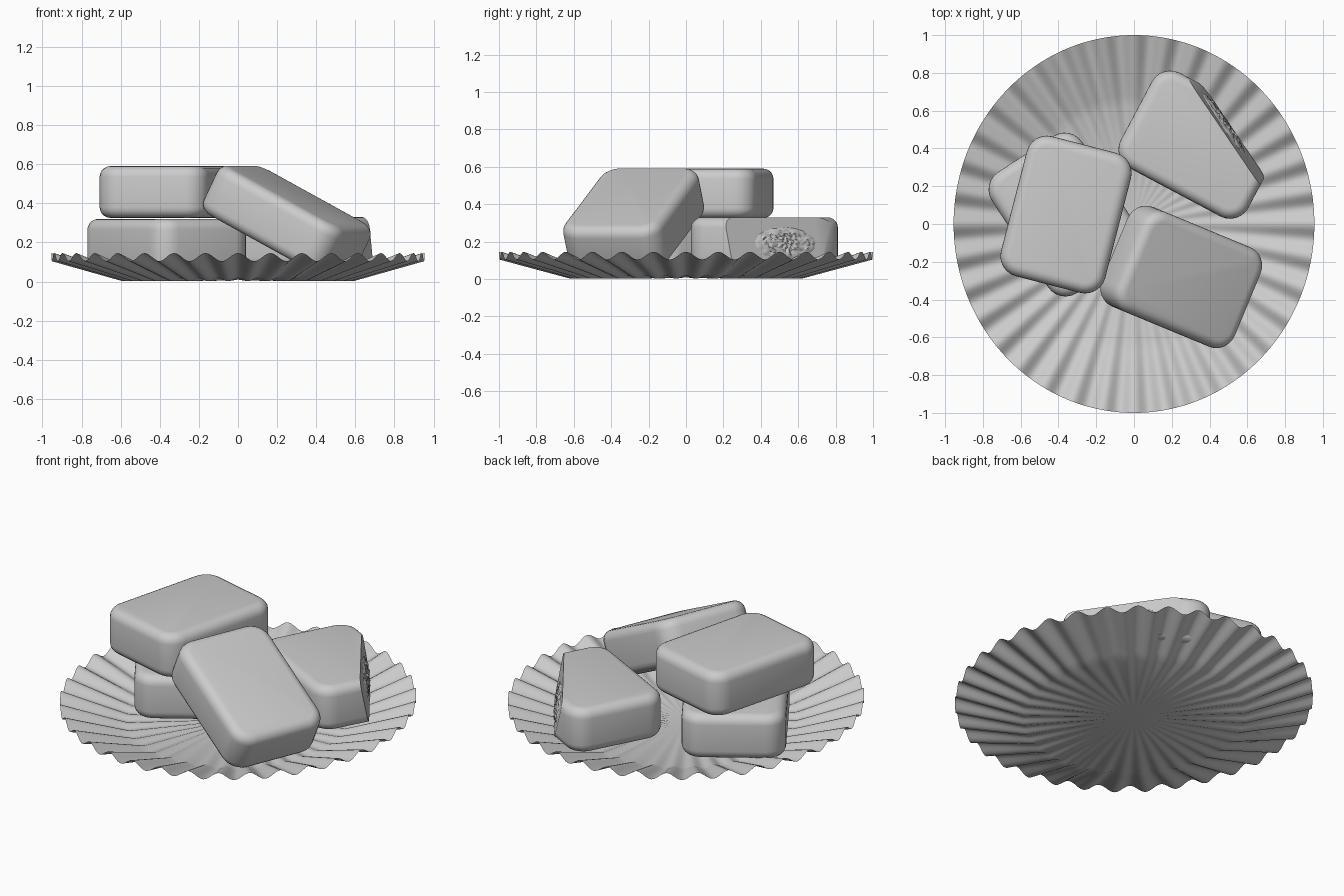
import bpy, bmesh, math
from mathutils import Matrix, Vector, Euler, noise

if "Cube" in bpy.data.objects:
    bpy.data.objects.remove(bpy.data.objects["Cube"])


def add_object(name, bm, angle=30):
    bmesh.ops.recalc_face_normals(bm, faces=bm.faces)
    me = bpy.data.meshes.new(name)
    bm.to_mesh(me)
    bm.free()
    ob = bpy.data.objects.new(name, me)
    bpy.context.collection.objects.link(ob)
    bpy.ops.object.select_all(action='DESELECT')
    ob.select_set(True)
    bpy.context.view_layer.objects.active = ob
    bpy.ops.object.shade_smooth_by_angle(angle=math.radians(angle))
    return ob


def block_mesh(loc, yaw, pitch=0, size=(0.57, 0.765, 0.265)):
    """Rounded slab: long side on local y, pitch tilts the long side."""
    bm = bmesh.new()
    bmesh.ops.create_cube(bm, size=1)
    bmesh.ops.scale(bm, vec=size, verts=bm.verts)
    upright = [e for e in bm.edges
               if abs(e.verts[0].co.z - e.verts[1].co.z) > 0.1]
    bmesh.ops.bevel(bm, geom=upright, offset=0.11, segments=6, profile=0.5,
                    affect='EDGES')
    rims = [e for e in bm.edges
            if abs(e.verts[0].co.z - e.verts[1].co.z) < 1e-4]
    bmesh.ops.bevel(bm, geom=rims, offset=0.055, segments=5, profile=0.5,
                    affect='EDGES')
    rot = Euler((math.radians(pitch), 0, math.radians(yaw))).to_matrix().to_4x4()
    bm.transform(Matrix.Translation(loc) @ rot)
    return bm


# fluted paper plate
FLUTES, STEPS, RINGS = 36, 10, 6
N = FLUTES * STEPS
bm = bmesh.new()
rings = []
for i in range(RINGS + 1):
    t = i / RINGS
    r = 0.62 + 0.38 * t
    amp = 0.008 + 0.013 * t
    ring = []
    for k in range(N):
        a = 2 * math.pi * k / N
        z = 0.01 + 0.115 * t + amp * math.cos(FLUTES * a)
        ring.append(bm.verts.new((0.955 * r * math.cos(a), r * math.sin(a),
                                  max(z, 0.0))))
    rings.append(ring)
for lo, hi in zip(rings, rings[1:]):
    for k in range(N):
        j = (k + 1) % N
        bm.faces.new((lo[k], hi[k], hi[j], lo[j]))
centre = bm.verts.new((0, 0, 0.01))
for k in range(N):
    bm.faces.new((centre, rings[0][k], rings[0][(k + 1) % N]))
add_object("fluted_plate", bm, 40)

# whole blocks: stacked pair on the left, one leaning at the front
add_object("lower_block", block_mesh((-0.365, 0.05, 0.188), 33))
add_object("upper_block", block_mesh((-0.36, 0.05, 0.458), -14.5))
add_object("leaning_block", block_mesh((0.25, -0.28, 0.32), 67.5, 27))

# block with one corner bitten off
bite_point = Vector((0.475, 0.53, 0.2))
bite_normal = Vector((0.81, 0.55, 0.18)).normalized()
bm = block_mesh((0.35, 0.42, 0.198), 62)
cut = bmesh.ops.bisect_plane(bm, geom=bm.verts[:] + bm.edges[:] + bm.faces[:],
                             plane_co=bite_point, plane_no=bite_normal,
                             clear_outer=True)
bmesh.ops.holes_fill(bm, edges=[e for e in cut['geom_cut']
                                if isinstance(e, bmesh.types.BMEdge)])
add_object("bitten_block", bm)

# crumbly oval filling on the bitten face
along = Vector((0, 0, 1)).cross(bite_normal).normalized()
up = bite_normal.cross(along)
bm = bmesh.new()
rings = []
for i in range(1, 15):
    t = i / 14
    ring = []
    for k in range(64):
        a = 2 * math.pi * k / 64
        p = (bite_point + along * (0.2 * t * math.cos(a))
             + up * (0.09 * t * math.sin(a) - 0.01))
        h = 0.012 * (1 - t ** 4) + 0.012 * noise.noise(p * 60) * (1 - t ** 6)
        ring.append(bm.verts.new(p + bite_normal * (h if i < 14 else -0.003)))
    rings.append(ring)
for lo, hi in zip(rings, rings[1:]):
    for k in range(64):
        j = (k + 1) % 64
        bm.faces.new((lo[k], hi[k], hi[j], lo[j]))
bm.faces.new(rings[0])
add_object("filling", bm)
